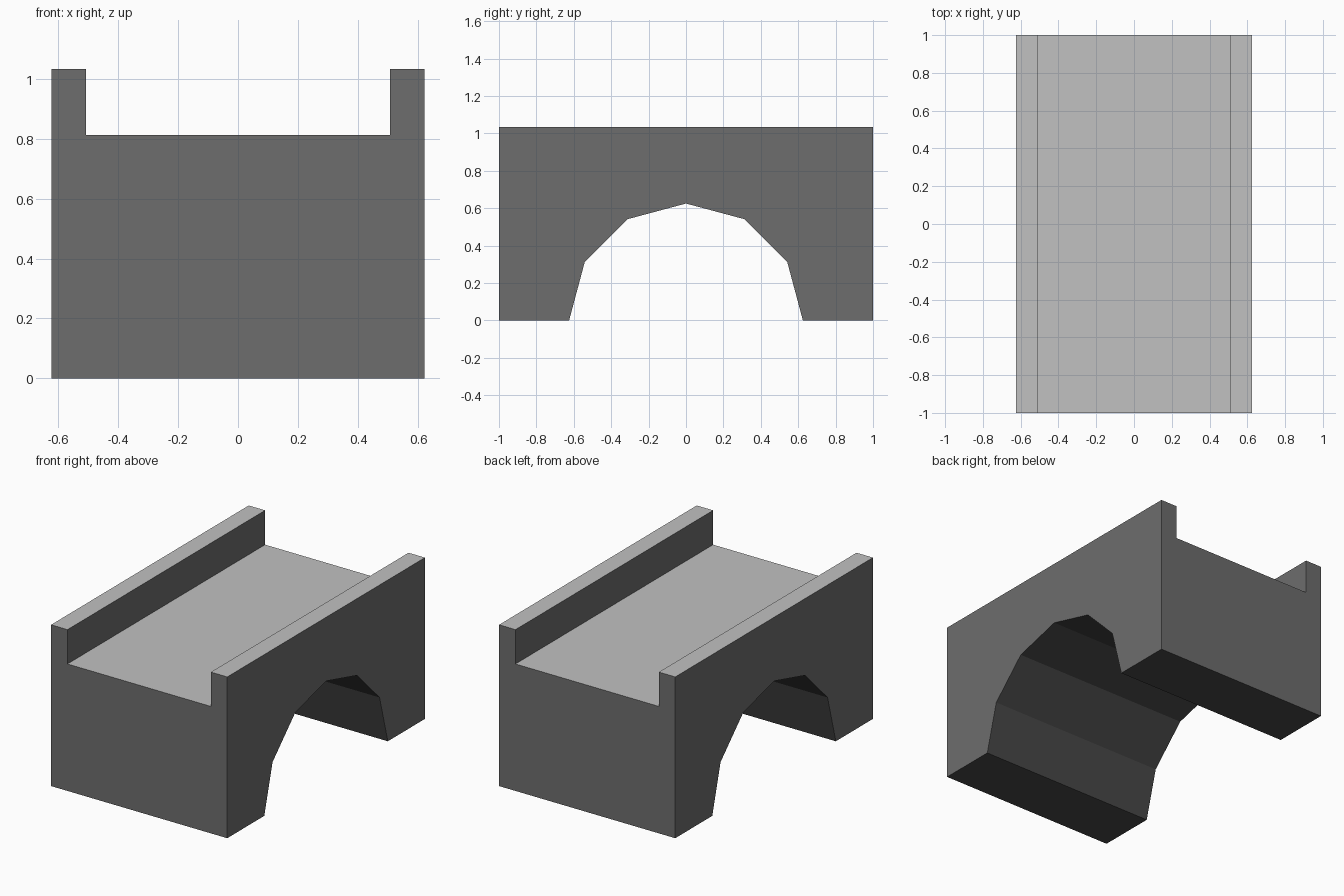
import bpy, bmesh, math
from mathutils import Vector

if "Cube" in bpy.data.objects:
    bpy.data.objects.remove(bpy.data.objects["Cube"])

HALF_W, HALF_L = 0.624, 1.0      # half width (x), half length (y)
DECK_Z, TOP_Z = 0.813, 1.033     # deck height, parapet height
WALL_X = 0.508                   # inner face of the parapets
ARCH_R, ARCH_SIDES = 0.625, 6    # faceted half-round arch


def grey(name, value):
    mat = bpy.data.materials.new(name)
    mat.diffuse_color = (value, value, value, 1)
    mat.use_nodes = True
    mat.node_tree.nodes["Principled BSDF"].inputs["Base Color"].default_value = mat.diffuse_color
    return mat


materials = [grey("dark_grey_walls", 0.154),
             grey("light_grey_top", 0.535),
             grey("charcoal_underside", 0.066)]

bm = bmesh.new()

# Side profile with the arch opening, extruded across the width
profile = [(-HALF_L, 0), (-HALF_L, DECK_Z), (HALF_L, DECK_Z), (HALF_L, 0)]
for i in range(ARCH_SIDES + 1):
    a = math.pi * i / ARCH_SIDES
    profile.append((ARCH_R * math.cos(a), ARCH_R * math.sin(a)))
side = bm.faces.new([bm.verts.new((-HALF_W, y, z)) for y, z in profile])
ext = bmesh.ops.extrude_face_region(bm, geom=[side], use_keep_orig=True)
bmesh.ops.translate(bm, vec=(2 * HALF_W, 0, 0),
                    verts=[g for g in ext["geom"] if isinstance(g, bmesh.types.BMVert)])
bmesh.ops.recalc_face_normals(bm, faces=bm.faces)


def deck_faces():
    return [f for f in bm.faces if f.normal.z > 0.9 and f.calc_center_median().z > DECK_Z - 0.01]


# Split the deck into a roadway and two edge strips
for x in (-WALL_X, WALL_X):
    top = deck_faces()
    geom = set(top)
    for f in top:
        geom.update(f.edges)
        geom.update(f.verts)
    bmesh.ops.bisect_plane(bm, geom=list(geom), plane_co=Vector((x, 0, 0)),
                           plane_no=Vector((1, 0, 0)))
    bm.normal_update()

# Raise the edge strips into parapets
strips = [f for f in deck_faces() if abs(f.calc_center_median().x) > WALL_X]
ext = bmesh.ops.extrude_face_region(bm, geom=strips)
bmesh.ops.translate(bm, vec=(0, 0, TOP_Z - DECK_Z),
                    verts=[g for g in ext["geom"] if isinstance(g, bmesh.types.BMVert)])

# Merge coplanar faces so the walls are clean
bmesh.ops.dissolve_limit(bm, angle_limit=math.radians(1), verts=bm.verts, edges=bm.edges)
bmesh.ops.recalc_face_normals(bm, faces=bm.faces)
bm.normal_update()

# Light upward faces, charcoal arch and feet, dark grey walls
for f in bm.faces:
    f.material_index = 1 if f.normal.z > 0.1 else 2 if f.normal.z < -0.1 else 0

mesh = bpy.data.meshes.new("arch_bridge")
bm.to_mesh(mesh)
bm.free()
for mat in materials:
    mesh.materials.append(mat)
bridge = bpy.data.objects.new("arch_bridge", mesh)
bpy.context.collection.objects.link(bridge)
